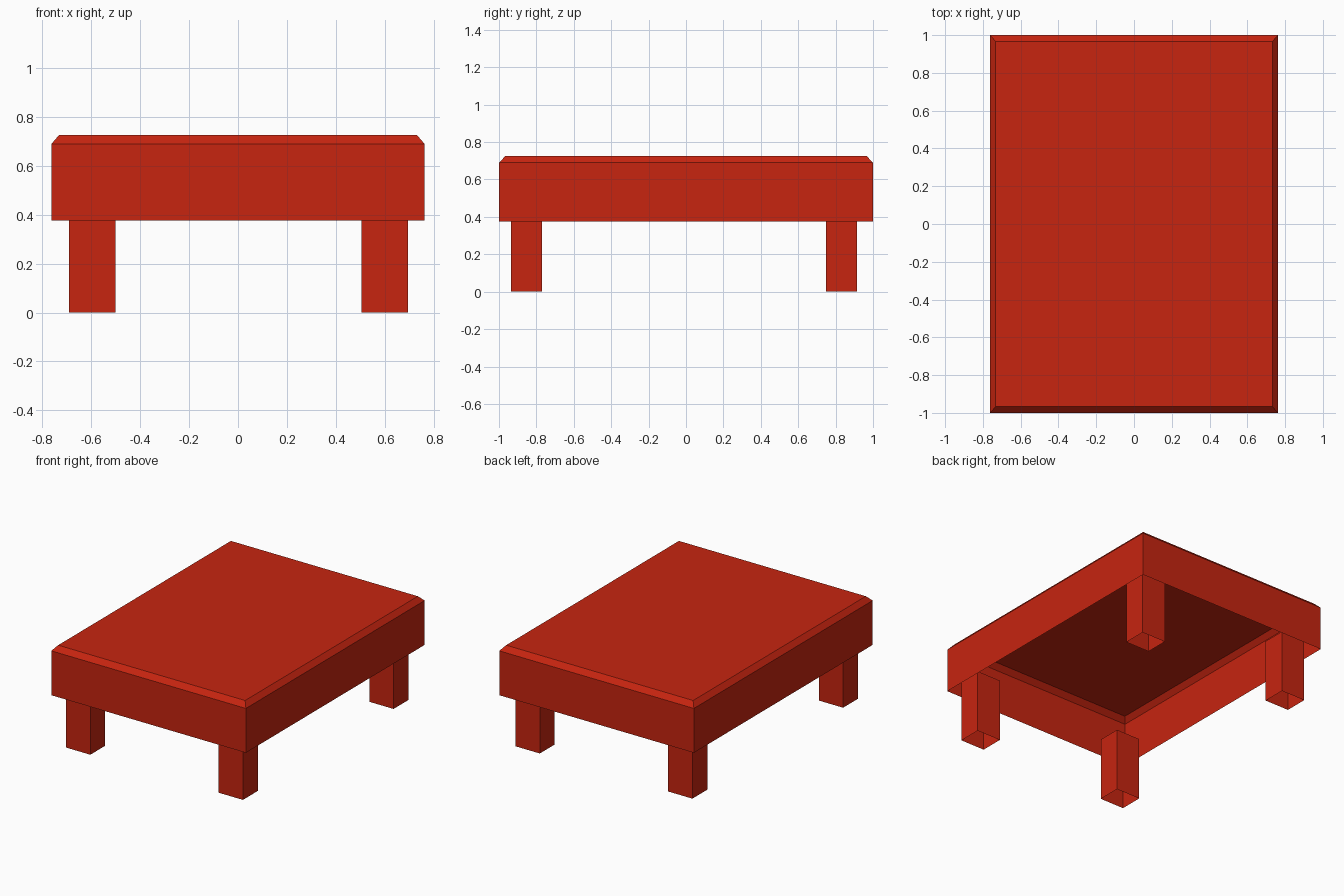
import bpy
import bmesh

cube = bpy.data.objects.get("Cube")
if cube:
    bpy.data.objects.remove(cube, do_unlink=True)

# Red paint
red = bpy.data.materials.new("red_paint")
red.use_nodes = True
colour = (0.57, 0.018, 0.005, 1)
red.diffuse_color = colour
red.node_tree.nodes["Principled BSDF"].inputs["Base Color"].default_value = colour


def open_shell(name, centre, levels):
    """Stack rectangles (half x, half y, z) from the bottom up, capped on top, open below."""
    bm = bmesh.new()
    cx, cy = centre
    rings = []
    for hx, hy, z in levels:
        rings.append([bm.verts.new((cx + sx * hx, cy + sy * hy, z))
                      for sx, sy in ((-1, -1), (1, -1), (1, 1), (-1, 1))])
    for low, high in zip(rings, rings[1:]):
        for i in range(4):
            j = (i + 1) % 4
            bm.faces.new((low[i], low[j], high[j], high[i]))
    bm.faces.new(rings[-1])
    mesh = bpy.data.meshes.new(name)
    bm.to_mesh(mesh)
    bm.free()
    mesh.materials.append(red)
    obj = bpy.data.objects.new(name, mesh)
    bpy.context.collection.objects.link(obj)
    return obj


# Hollow table top with a chamfered upper rim
open_shell("table_top", (0, 0),
           [(0.762, 1.0, 0.376), (0.762, 1.0, 0.69), (0.732, 0.966, 0.725)])

# Four hollow legs reaching up inside the top
for side, x in (("right", -0.596), ("left", 0.599)):
    for end, y in (("front", -0.853), ("back", 0.832)):
        open_shell(f"{end}_{side}_leg", (x, y),
                   [(0.095, 0.083, 0), (0.095, 0.083, 0.45)])
